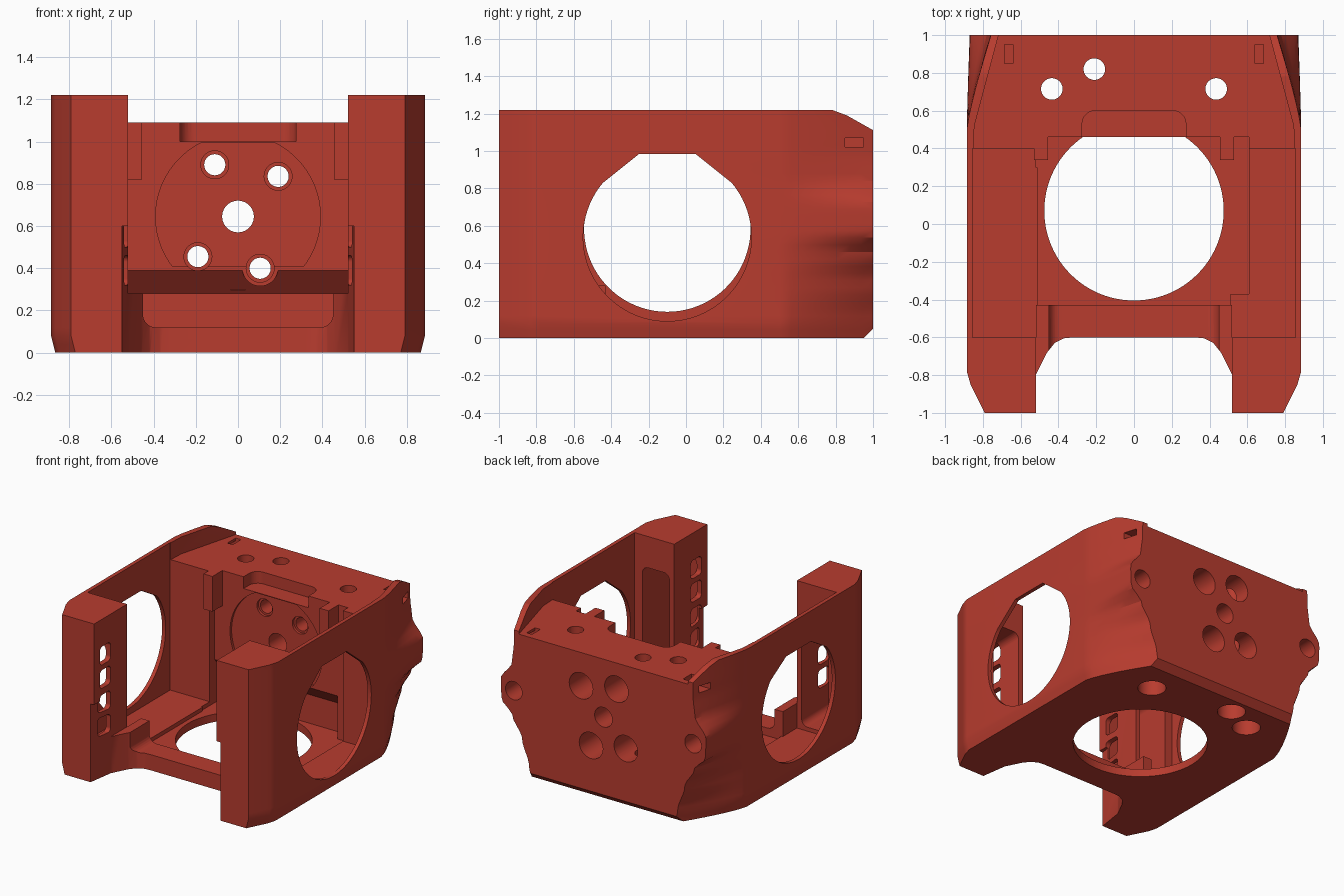
import bpy, bmesh, math

cube = bpy.data.objects.get("Cube")
if cube:
    bpy.data.objects.remove(cube, do_unlink=True)

red = bpy.data.materials.new("brick_red")
red.use_nodes = True
colour = (0.48, 0.045, 0.028, 1)
red.diffuse_color = colour
red.node_tree.nodes["Principled BSDF"].inputs["Base Color"].default_value = colour


def loft(name, rings):
    """Closed solid through rings of matching points."""
    bm = bmesh.new()
    rows = [[bm.verts.new(p) for p in ring] for ring in rings]
    n = len(rows[0])
    for a, b in zip(rows, rows[1:]):
        for i in range(n):
            j = (i + 1) % n
            bm.faces.new((a[i], a[j], b[j], b[i]))
    bm.faces.new(rows[0])
    bm.faces.new(rows[-1])
    bmesh.ops.recalc_face_normals(bm, faces=bm.faces)
    bmesh.ops.triangulate(bm, faces=[f for f in bm.faces if len(f.verts) == 4])
    mesh = bpy.data.meshes.new(name)
    bm.to_mesh(mesh)
    bm.free()
    mesh.materials.append(red)
    obj = bpy.data.objects.new(name, mesh)
    bpy.context.collection.objects.link(obj)
    return obj


def prism(points, axis, lo, hi):
    """Extrude a 2D outline along an axis."""
    place = {"x": lambda u, v, w: (w, u, v),
             "y": lambda u, v, w: (u, w, v),
             "z": lambda u, v, w: (u, v, w)}[axis]
    return loft("cutter", [[place(u, v, w) for u, v in points] for w in (lo, hi)])


def circle(u, v, r, n=48):
    return [(u + r * math.cos(math.tau * i / n), v + r * math.sin(math.tau * i / n))
            for i in range(n)]


def rect(u0, u1, v0, v1, r=0):
    if not r:
        return [(u0, v0), (u1, v0), (u1, v1), (u0, v1)]
    corners = [(u1 - r, v1 - r), (u0 + r, v1 - r), (u0 + r, v0 + r), (u1 - r, v0 + r)]
    return [(u + r * math.cos(math.pi / 2 * (k + i / 6)), v + r * math.sin(math.pi / 2 * (k + i / 6)))
            for k, (u, v) in enumerate(corners) for i in range(7)]


def mirror(points):
    return [(-u, v) for u, v in reversed(points)]


def apply(tool, operation="DIFFERENCE"):
    tool.hide_render = True
    mod = housing.modifiers.new("boolean", "BOOLEAN")
    mod.operation, mod.solver, mod.object = operation, "EXACT", tool
    bpy.context.view_layer.objects.active = housing
    bpy.ops.object.modifier_apply(modifier=mod.name)
    bpy.data.objects.remove(tool, do_unlink=True)


def cut(points, axis, lo, hi):
    apply(prism(points, axis, lo, hi))


# Outer shell: rear corners taper in, except for the screw bulges
rear_width = [(0, .61), (.1, .63), (.3, .69), (.45, .77), (.56, .865),
              (.71, .87), (.86, .775), (1.0, .76), (1.22, .755)]


def rear_x(z):
    for (z0, a), (z1, b) in zip(rear_width, rear_width[1:]):
        if z <= z1:
            t = (z - z0) / (z1 - z0)
            return a + (b - a) * t * t * (3 - 2 * t)
    return rear_width[-1][1]


def outline(z):
    inset = .02 * max(0, 1 - z / .08)
    half = [(.79 - inset, -1), (.865 - inset, -.85), (.885 - inset, -.78), (.885 - inset, .5)]
    for i in range(1, 9):
        t = i / 8
        half.append((.885 - inset * (1 - t) - (.885 - rear_x(z)) * t ** 1.25, .5 + t / 2))
    return [(x, y, z) for x, y in half + mirror(half)]


levels = [0, .04, .08] + [.08 + 1.14 * i / 30 for i in range(1, 31)]
housing = loft("housing", [outline(z) for z in levels])

# Main cavity, stepped around the front crossbar and its end lugs
cut(rect(-.855, .855, -.6, .4), "z", .28, 1.4)
cut(rect(-.855, .855, -.43, .4), "z", .09, .4)
for s in (-1, 1):
    cut(rect(min(s * .52, s * .855), max(s * .52, s * .855), -.6, -.4), "z", .09, .4)
cut(rect(-.51, .51, -.43, .44), "z", .06, .2)
cut(rect(.5, .61, -.37, .46), "z", .06, 1.3)

# Front opening between the pillars
cut(rect(-.52, .52, -1.1, -.55), "z", .28, 1.4)
cut(rect(-.45, .45, .12, .6, .06), "y", -1.1, -.4)
flare = [(.56, -1.1), (.55, -1), (.52, -.8), (.46, -.68), (.42, -.63), (.37, -.605), (.32, -.6)]
cut(flare + mirror(flare), "z", -.1, .6)

# Rear block: lowered top, centre face, locating lugs, undercut
deck = [(.855, .3), (.845, .52), (.69, 1.1)]
cut(deck + mirror(deck), "z", 1.09, 1.4)
cut(rect(-.52, .52, .3, .46), "z", .06, 1.3)
for s in (-1, 1):
    lug = rect(min(s * .455, s * .53), max(s * .455, s * .53), .82, 1.09)
    apply(prism(lug, "y", .34, .48), "UNION")
under = [(.38, .39), (.46, .39), (.56, .28), (.56, .06), (.38, .06)]
cut(under, "x", -.52, .52)
apply(prism(circle(.105, .4, .085), "y", .46, .6), "UNION")
cut([p for p in circle(0, .645, .39, 96) if .39 < p[1] < 1.0], "y", .4, .48)
cut(rect(-.275, .275, .3, .6, .07), "z", 1.0, 1.3)

# Sloping wall tops and the chamfered rear bottom edge
cut([(.78, 1.23), (.78, 1.22), (.86, 1.19), (1.02, 1.1), (1.1, 1.3)], "x", -1, 1)
cut([(.95, -.01), (.95, 0), (1.01, .06), (1.1, -.1)], "x", -1, 1)

# Round floor opening
cut(circle(0, .07, .475, 96), "z", -.1, .3)

# Side openings with flattened tops
for s, zc, r in ((1, .54, .45), (-1, .585, .445)):
    arc = [(-.1 + r * math.cos(a), zc + r * math.sin(a))
           for a in (math.radians(-220 + 260 * i / 60) for i in range(61))]
    cut(arc + [(.05, .985), (-.25, .985)], "x", min(s * .8, s), max(s * .8, s))

# Pillars: rear pockets and inner slots crossed by rungs
for s in (-1, 1):
    cut(rect(min(s * .56, s * .79), max(s * .56, s * .79), .12, .98, .05), "y", -.94, -.55)
    for z in (.32, .5, .69, .87):
        cut(rect(-.93, -.8, z, z + .14, .03), "x", min(s * .45, s * .6), max(s * .45, s * .6))

# Rear screw holes with counterbores
for x, z in ((-.11, .89), (.19, .835), (-.19, .455), (.105, .4)):
    cut(circle(x, z, .05), "y", .3, 1.1)
    cut(circle(x, z, .066), "y", .3, .5)
    cut(circle(x, z, .1), "y", .72, 1.1)
cut(circle(0, .645, .075), "y", .3, 1.1)
for s in (-1, 1):
    cut(circle(s * .76, .645, .07), "y", .65, 1.1)

# Vertical screw holes
for x, y in ((-.435, .715), (-.21, .82), (.435, .715)):
    cut(circle(x, y, .057), "z", -.1, 1.3)
    cut(circle(x, y, .1), "z", -.1, .15)

# Strap slots
for s in (-1, 1):
    cut(rect(min(s * .64, s * .685), max(s * .64, s * .685), .85, .95), "z", 1.02, 1.3)
    cut(rect(.85, .95, 1.02, 1.07), "x", min(s * .65, s), max(s * .65, s))

# Smooth curved surfaces, crisp edges
bpy.ops.object.select_all(action="DESELECT")
housing.select_set(True)
bpy.context.view_layer.objects.active = housing
bpy.ops.object.shade_smooth_by_angle(angle=math.radians(25))
normals = housing.modifiers.new("even_normals", "WEIGHTED_NORMAL")
normals.keep_sharp = True
